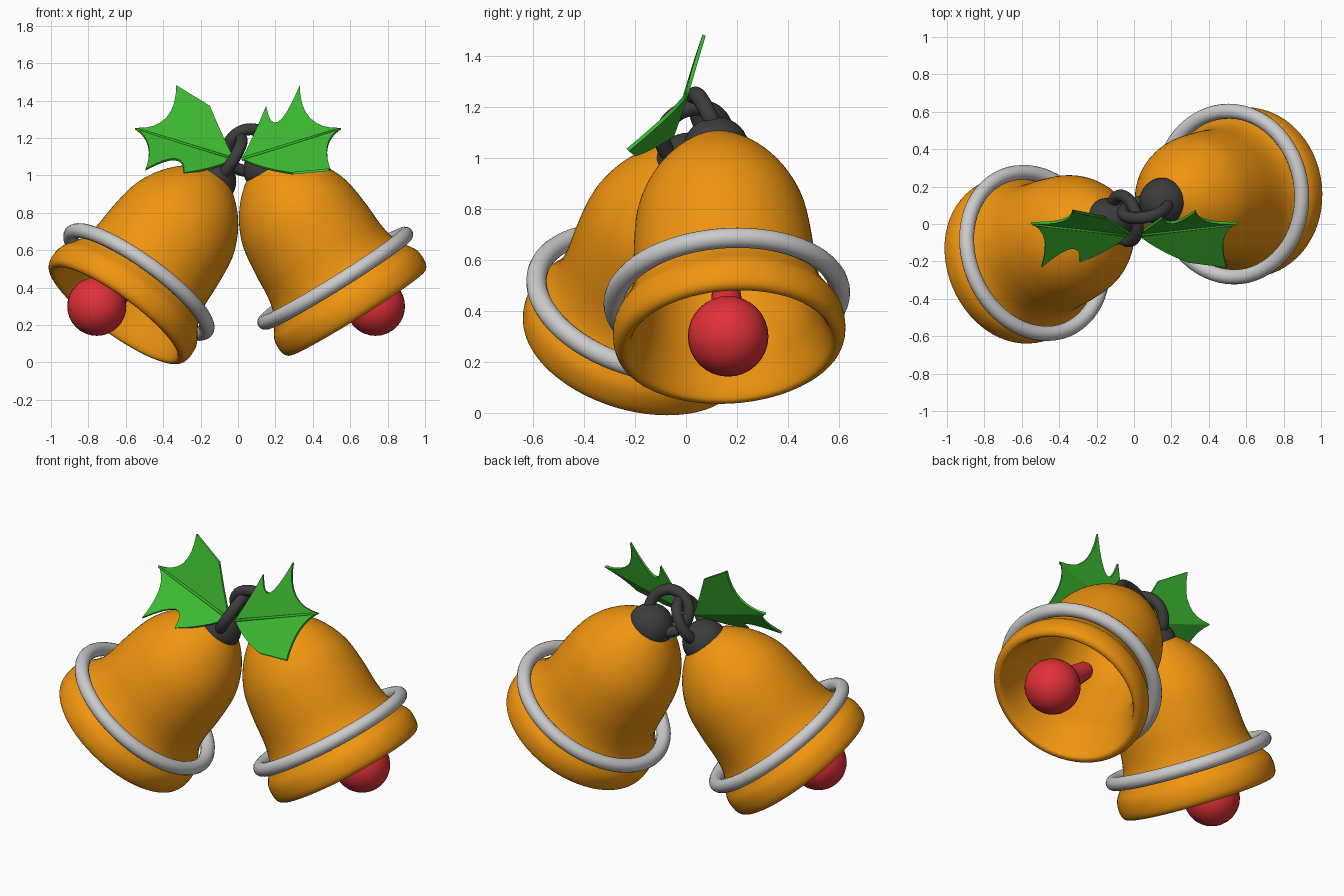
import bpy, bmesh, math
from mathutils import Vector, Matrix

if "Cube" in bpy.data.objects:
    bpy.data.objects.remove(bpy.data.objects["Cube"])


def material(name, rgb):
    m = bpy.data.materials.new(name)
    m.diffuse_color = (*rgb, 1)
    m.use_nodes = True
    m.node_tree.nodes["Principled BSDF"].inputs["Base Color"].default_value = m.diffuse_color
    return m


GOLD = material("gold", (0.87, 0.30, 0.005))
RED = material("red", (0.75, 0.03, 0.04))
GREEN = material("green", (0.045, 0.48, 0.03))
DARK = material("dark", (0.045, 0.045, 0.045))


def finish(bm, name, mat=None, smooth=True):
    bmesh.ops.remove_doubles(bm, verts=bm.verts, dist=1e-5)
    bmesh.ops.recalc_face_normals(bm, faces=bm.faces)
    me = bpy.data.meshes.new(name)
    bm.to_mesh(me)
    bm.free()
    for p in me.polygons:
        p.use_smooth = smooth
    if mat:
        me.materials.append(mat)
    ob = bpy.data.objects.new(name, me)
    bpy.context.collection.objects.link(ob)
    return ob


def frame(origin, axis):
    return Matrix.Translation(origin) @ Vector(axis).to_track_quat('Z', 'Y').to_matrix().to_4x4()


def spline(pts, n=4):
    # smooth curve through the profile points
    p = [Vector(q) for q in pts]
    p = [p[0]] + p + [p[-1]]
    out = []
    for a, b, c, d in zip(p, p[1:], p[2:], p[3:]):
        for i in range(n):
            t = i / n
            out.append(0.5 * (2*b + (c - a)*t + (2*a - 5*b + 4*c - d)*t*t + (3*b - a - 3*c + d)*t**3))
    return out + [p[-1]]


def lathe(name, profile, mtx, mat=None, steps=64):
    bm = bmesh.new()
    vs = [bm.verts.new((max(r, 0), 0, z)) for r, z in profile]
    es = [bm.edges.new(e) for e in zip(vs, vs[1:])]
    bmesh.ops.spin(bm, geom=vs + es, cent=(0, 0, 0), axis=(0, 0, 1),
                   angle=2 * math.pi, steps=steps, use_merge=False)
    ob = finish(bm, name, mat)
    ob.matrix_world = mtx
    return ob


def torus(name, major, minor, mtx, mat=None):
    prof = [(major + minor * math.cos(a), minor * math.sin(a))
            for a in (i * math.tau / 16 for i in range(17))]
    return lathe(name, prof, mtx, mat)


def ball(name, r, mtx, mat):
    bm = bmesh.new()
    bmesh.ops.create_uvsphere(bm, u_segments=32, v_segments=16, radius=r)
    ob = finish(bm, name, mat)
    ob.matrix_world = mtx
    return ob


# Bell profile (radius, height), outside then inside, origin at the band
BELL = [(0, .735), (.07, .725), (.14, .685), (.22, .61), (.285, .515), (.33, .40),
        (.35, .25), (.358, .12), (.375, .03), (.41, -.04), (.448, -.10), (.456, -.16),
        (.446, -.205), (.42, -.222), (.395, -.205), (.36, -.11), (.325, 0), (.305, .2),
        (.27, .42), (.18, .56), (0, .64)]


def bell(side, origin, axis, clapper):
    origin, axis, clapper = Vector(origin), Vector(axis).normalized(), Vector(clapper)
    m = frame(origin, axis)
    lathe(side + "_bell", spline(BELL), m, GOLD)
    torus(side + "_band", 0.444, 0.04, m)
    ball(side + "_cap", 0.13, Matrix.Translation(origin + axis * 0.685), DARK)
    # clapper swings outwards from a short stalk
    top = origin + axis * 0.06
    ball(side + "_clapper", 0.158, Matrix.Translation(clapper), RED)
    ln = (top - clapper).length
    stalk = [(.09, .08), (.065, .18), (.055, ln - .03), (.05, ln), (.03, ln + .03), (0, ln + .045)]
    lathe(side + "_stalk", spline(stalk), frame(clapper, top - clapper), RED, 24)


bell("right", (.52, .16, .45), (-.53, -.06, .85), (.735, .165, .30))
bell("left", (-.53, -.155, .43), (.57, .24, .785), (-.755, -.22, .30))

# Chain links
torus("right_link", 0.12, 0.032, frame((.06, .08, 1.135), (-.2, 1, .4)), DARK)
torus("left_link", 0.125, 0.032, frame((-.05, .03, 1.09), (.8, .2, -.5)), DARK)


# Holly leaf: spiked outline, folded along the midrib
def leaf_point(x, z):
    t = z - (1.08 + 0.31 * x)
    return Vector((x, -.055 + .11 * x + t * (0.3 if t > 0 else 1.12), z))


def edge(stops):
    # spikes joined by curves passing through the valley between them
    out = [Vector(stops[0])]
    for a, v, b in zip(stops[::2], stops[1::2], stops[2::2]):
        a, v, b = Vector(a), Vector(v), Vector(b)
        c = 2 * v - (a + b) / 2
        out += [a*(1-t)**2 + 2*c*t*(1-t) + b*t*t for t in (i / 8 for i in range(1, 9))]
    return out


BASE, TIP = (.02, 1.0862), (.55, 1.2505)
UPPER = [BASE, (.085, 1.22), (.15, 1.37), (.215, 1.285), (.33, 1.48), (.385, 1.305), TIP]
LOWER = [BASE, (.14, 1.04), (.29, 1.01), (.335, 1.085), (.495, 1.03), (.48, 1.16), TIP]

for side, sx in (("right", 1), ("left", -1)):
    flip = Vector((sx, 1, 1))
    bm = bmesh.new()
    for half in (UPPER, LOWER):
        f = bm.faces.new([bm.verts.new(leaf_point(*p) * flip) for p in edge(half)])
        bmesh.ops.triangulate(bm, faces=[f])
    leaf = finish(bm, side + "_leaf", GREEN, False)
    mod = leaf.modifiers.new("thickness", 'SOLIDIFY')
    mod.thickness, mod.offset = 0.014, 0
    a, b = leaf_point(*BASE) * flip, leaf_point(.54, 1.2474) * flip
    off = Vector((0, -.008, 0))
    lathe(side + "_midrib", [(0, 0), (.009, 0), (.006, (b - a).length), (0, (b - a).length)],
          frame(a + off, b - a), GREEN, 12)
